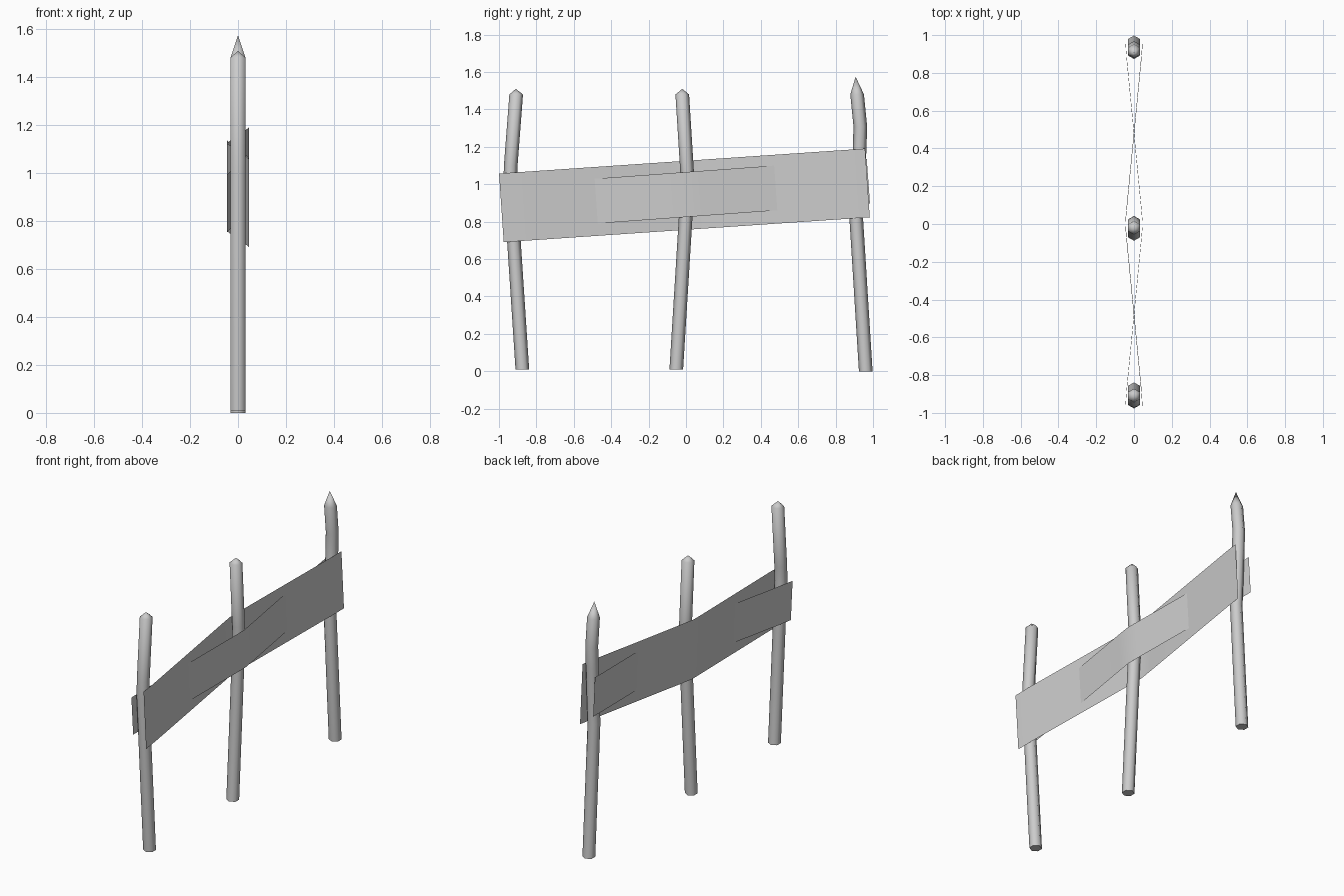
import bpy
import bmesh
import math
from mathutils import Vector

cube = bpy.data.objects.get("Cube")
if cube:
    bpy.data.objects.remove(cube, do_unlink=True)

grey = bpy.data.materials.new("plain_grey")
grey.use_nodes = True
COLOUR = (0.6, 0.6, 0.6, 1.0)
grey.diffuse_color = COLOUR
grey.node_tree.nodes["Principled BSDF"].inputs["Base Color"].default_value = COLOUR


def finish(name, bm, angle):
    bmesh.ops.recalc_face_normals(bm, faces=bm.faces[:])
    mesh = bpy.data.meshes.new(name)
    bm.to_mesh(mesh)
    bm.free()
    mesh.materials.append(grey)
    obj = bpy.data.objects.new(name, mesh)
    bpy.context.collection.objects.link(obj)
    bpy.ops.object.select_all(action="DESELECT")
    obj.select_set(True)
    bpy.context.view_layer.objects.active = obj
    bpy.ops.object.shade_smooth_by_angle(angle=math.radians(angle))
    return obj


def post(name, path, tip, radius=0.0365, sides=6):
    """Bent six-sided pole along (y, z) points, closed by a pointed tip."""
    bm = bmesh.new()
    rings = []
    for y, z in path:
        ring = []
        for i in range(sides):
            a = math.tau * i / sides
            ring.append(bm.verts.new((radius * math.sin(a), y + radius * math.cos(a), z)))
        rings.append(ring)
    apex = bm.verts.new((0, *tip))
    bm.faces.new(rings[0])
    for i in range(sides):
        j = (i + 1) % sides
        for low, high in zip(rings, rings[1:]):
            bm.faces.new((low[i], low[j], high[j], high[i]))
        bm.faces.new((rings[-1][i], rings[-1][j], apex))
    return finish(name, bm, 62)


def band(name, centre_z, half_height, slope, start, end, side):
    """Sloping strip that weaves between the posts, ending on the given side."""
    tilt = math.atan(slope)
    along = Vector((0, math.cos(tilt), math.sin(tilt)))
    across = Vector((0, -math.sin(tilt), math.cos(tilt)))
    weave = [(start, 0.046), (-0.88, 0.039), (-0.08, -0.039), (0, -0.046),
             (0.08, -0.039), (0.88, 0.039), (end, 0.046)]
    bm = bmesh.new()
    pairs = []
    for y, x in weave:
        mid = Vector((side * x, 0, centre_z)) + along * (y / math.cos(tilt))
        pairs.append([bm.verts.new(mid + across * h) for h in (-half_height, half_height)])
    for a, b in zip(pairs, pairs[1:]):
        bm.faces.new((a[0], b[0], b[1], a[1]))
    return finish(name, bm, 30)


# Three driven stakes
post("front_post", [(-0.875, 0.01), (-0.94, 1.0), (-0.937, 1.1), (-0.908, 1.48)],
     (-0.91, 1.51))
post("middle_post", [(-0.052, 0.01), (0.006, 0.95), (0.005, 1.08), (-0.02, 1.48)],
     (-0.02, 1.51))
post("back_post", [(0.961, 0.0), (0.91, 0.82), (0.928, 1.18), (0.932, 1.31), (0.915, 1.48)],
     (0.907, 1.575))

# Two woven strips passing on opposite sides of the posts
band("wide_band", 0.941, 0.184, 0.068, -0.987, 0.97, 1)
band("narrow_band", 0.945, 0.12, 0.073, -0.98, 0.975, -1)
